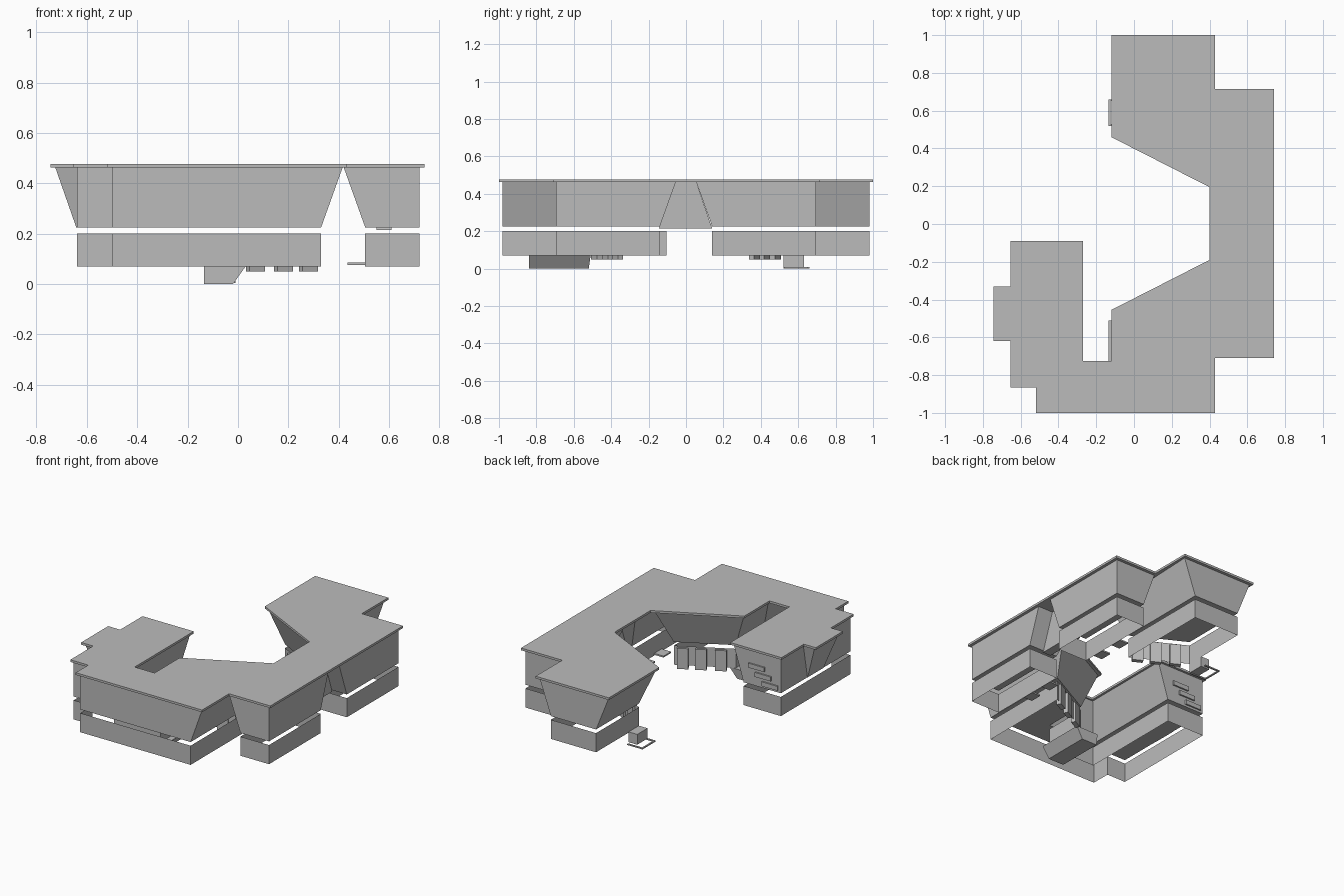
import bpy, bmesh, math

if "Cube" in bpy.data.objects:
    bpy.data.objects.remove(bpy.data.objects["Cube"])

grey = bpy.data.materials.new("concrete_grey")
grey.diffuse_color = (0.5, 0.5, 0.5, 1)
grey.use_nodes = True
grey.node_tree.nodes["Principled BSDF"].inputs["Base Color"].default_value = grey.diffuse_color

WALL_Z0, WALL_Z1 = 0.07, 0.2      # lower storey
UP_Z0, UP_Z1 = 0.225, 0.462       # upper storey
ROOF_Z = 0.477


def loft(name, low, high, z0, z1, bottom=True, top=True):
    """Walls between two matching outlines (counter-clockwise), with optional caps."""
    bm = bmesh.new()
    a = [bm.verts.new((x, y, z0)) for x, y in low]
    b = [bm.verts.new((x, y, z1)) for x, y in high]
    n = len(a)
    for i in range(n):
        j = (i + 1) % n
        bm.faces.new((a[i], a[j], b[j], b[i]))
    if bottom:
        bm.faces.new(a[::-1])
    if top:
        bm.faces.new(b)
    me = bpy.data.meshes.new(name)
    bm.to_mesh(me)
    bm.free()
    me.materials.append(grey)
    ob = bpy.data.objects.new(name, me)
    bpy.context.collection.objects.link(ob)
    return ob


def box(name, x0, x1, y0, y1, z0, z1):
    p = [(x0, y0), (x1, y0), (x1, y1), (x0, y1)]
    return loft(name, p, p, z0, z1)


def flip(poly):
    """Mirror an outline across y = 0, keeping its winding."""
    return [(x, -y) for x, y in reversed(poly)]


# Roof slab
roof = [(-.52, -1), (.43, -1), (.43, -.71), (.74, -.71), (.74, .715), (.43, .715),
        (.43, 1), (-.12, 1), (-.12, .46), (.4, .195), (.4, -.19), (-.12, -.455),
        (-.12, -.725), (-.27, -.725), (-.27, -.09), (-.655, -.09), (-.655, -.33),
        (-.745, -.33), (-.745, -.62), (-.655, -.62), (-.655, -.865), (-.52, -.865)]
loft("roof_slab", roof, roof, UP_Z1, ROOF_Z)

# South and west wing
south_low = [(-.5, -.98), (.33, -.98), (.33, -.34), (-.01, -.52), (-.01, -.82),
             (-.36, -.82), (-.36, -.105), (-.64, -.105), (-.64, -.85), (-.5, -.85)]
south_high = [(-.5, -.98), (.415, -.98), (.385, -.215), (-.105, -.47), (-.105, -.735),
              (-.285, -.735), (-.285, -.105), (-.64, -.105), (-.64, -.85), (-.5, -.85)]
# North wing
north_low = [(-.01, .52), (.33, .34), (.33, .98), (-.01, .98)]
north_high = [(-.105, .47), (.385, .215), (.415, .98), (-.105, .98)]
# East block, one half
east_low = [(.505, .14), (.72, .14), (.72, .695), (.505, .695)]
east_high = [(.42, .055), (.72, .055), (.72, .695), (.42, .695)]

for name, low, high in (("south_wing", south_low, south_high),
                        ("north_wing", north_low, north_high),
                        ("east_block_north", east_low, east_high),
                        ("east_block_south", flip(east_low), flip(east_high))):
    loft(name + "_upper", low, high, UP_Z0, UP_Z1, top=False)
    loft(name + "_lower", low, low, WALL_Z0, WALL_Z1, bottom=False, top=False)

# Panel closing the opening between the east blocks
loft("east_panel", [(.55, -.145), (.61, -.145), (.61, .14), (.55, .14)],
     [(.55, -.055), (.61, -.055), (.61, .055), (.55, .055)], 0.215, UP_Z1)

# Overhanging bay on the west side
loft("west_bay", [(-.642, -.56), (-.6, -.56), (-.6, -.39), (-.642, -.39)],
     [(-.725, -.605), (-.6, -.605), (-.6, -.345), (-.725, -.345)], UP_Z0, UP_Z1)

# Stepped ledges on the end of the west wing
for i in range(3):
    box("west_ledge", -.62 + .05 * i, -.5 + .05 * i, -.13, -.095,
        .24 + .05 * i, .27 + .05 * i)

# Door bays along the slanted courtyard walls
for side in (1, -1):
    for cx in (.07, .18, .28):
        cy = .52 - (cx + .01) * .18 / .34
        d = bpy.data.objects
        bay = box("door_bay", -.035, .035, -.015, .015, .05, .19)
        bay.location = (cx, side * cy, 0)
        bay.rotation_euler.z = -side * math.atan(.53)
    # Thin canopies on the passage side of the east block
    for y in (.25, .42):
        box("canopy", .435, .505, side * y - .04, side * y + .04, .075, .085)

# South entrance: sloped porch
loft("south_entrance", [(-.135, -.84), (-.02, -.84), (-.02, -.52), (-.135, -.52)],
     [(-.135, -.84), (.03, -.84), (.03, -.51), (-.135, -.51)], 0, WALL_Z0)

# North entrance: porch and thin ground frame
box("north_entrance", -.075, -.01, .52, .63, .005, .075)
box("entrance_frame_long", -.135, -.125, .52, .66, 0, .008)
for y in (.52, .65):
    box("entrance_frame_short", -.135, -.02, y, y + .01, 0, .008)
